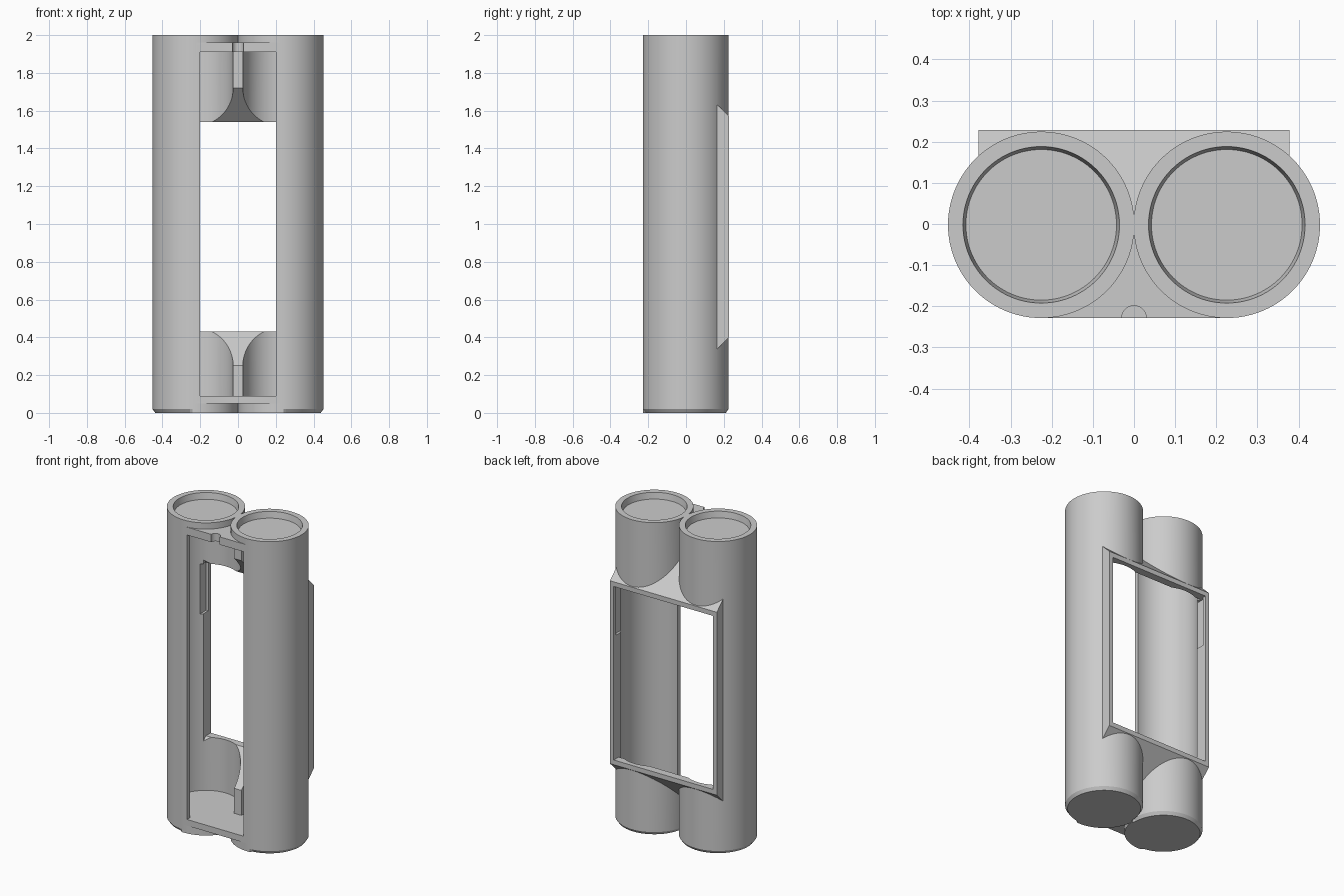
import bpy, bmesh
from math import cos, sin, pi, radians

if "Cube" in bpy.data.objects:
    bpy.data.objects.remove(bpy.data.objects["Cube"])

R, CX, CAV = 0.2265, 0.2255, 0.2     # tube radius, tube centre, cavity radius
SEG = 96

grey = bpy.data.materials.new("plain grey")
grey.use_nodes = True
grey.diffuse_color = (0.6, 0.6, 0.6, 1)
grey.node_tree.nodes["Principled BSDF"].inputs["Base Color"].default_value = (0.6, 0.6, 0.6, 1)


def loft(name, rings):
    """Closed solid through a stack of equal-length rings."""
    bm = bmesh.new()
    loops = [[bm.verts.new(p) for p in ring] for ring in rings]
    n = len(loops[0])
    for a, b in zip(loops, loops[1:]):
        for i in range(n):
            j = (i + 1) % n
            bm.faces.new((a[i], a[j], b[j], b[i]))
    bm.faces.new(loops[0][::-1])
    bm.faces.new(loops[-1])
    bmesh.ops.recalc_face_normals(bm, faces=bm.faces)
    mesh = bpy.data.meshes.new(name)
    bm.to_mesh(mesh)
    bm.free()
    mesh.materials.append(grey)
    ob = bpy.data.objects.new(name, mesh)
    bpy.context.collection.objects.link(ob)
    return ob


def ring(x, y, z, r):
    return [(x + r * cos(2 * pi * i / SEG), y + r * sin(2 * pi * i / SEG), z) for i in range(SEG)]


def cylinder(name, x, y, z0, z1, r0, r1=None):
    return loft(name, [ring(x, y, z0, r0), ring(x, y, z1, r1 or r0)])


def prism(name, half_width, profile):
    return loft(name, [[(x, y, z) for y, z in profile] for x in (-half_width, half_width)])


def box(name, x0, x1, y0, y1, z0, z1):
    return loft(name, [[(x, y0, z0), (x, y1, z0), (x, y1, z1), (x, y0, z1)] for x in (x0, x1)])


def combine(target, other, operation):
    mod = target.modifiers.new(operation.lower(), 'BOOLEAN')
    mod.operation, mod.solver, mod.object = operation, 'EXACT', other
    bpy.context.view_layer.objects.active = target
    bpy.ops.object.modifier_apply(modifier=mod.name)
    bpy.data.objects.remove(other)


def tube(name, x):
    # bottom rim is chamfered except along the inner front
    foot = []
    for px, py, _ in ring(x, 0, 0, R):
        k = 1 if abs(px) < 0.25 and py < 0 else 0.94
        foot.append((x + (px - x) * k, py * k, 0))
    return loft(name, [foot, ring(x, 0, 0.02, R), ring(x, 0, 2, R)])


# Twin tubes, front web and sloped rear frame
body = tube("twin_tube_holder", -CX)
combine(body, tube("left_tube", CX), 'UNION')
combine(body, box("front_web", -CX, CX, -R, 0, 0.05, 1.96), 'UNION')
combine(body, prism("rear_frame", 0.378,
                    [(0, 0.175), (0.23, 0.4), (0.23, 1.57), (0, 1.795)]), 'UNION')

# Round cavities, shallow tapered top recesses and side slots
for s in (-1, 1):
    combine(body, cylinder("cavity", s * CX, 0, 0.09, 1.91, CAV), 'DIFFERENCE')
    combine(body, cylinder("top_recess", s * CX, 0, 1.96, 2.01, 0.183, 0.192), 'DIFFERENCE')
    xs = sorted((s * 0.3, s * 0.367))
    combine(body, box("side_slot", *xs, 0.13, 0.205, 1.22, 1.54), 'DIFFERENCE')

# Front window, rear opening that flares inward, and wire notch
combine(body, box("front_window", -0.2, 0.2, -0.3, 0, 0.09, 1.91), 'DIFFERENCE')
combine(body, prism("rear_opening", 0.352,
                    [(-0.01, 0.24), (0.18, 0.43), (0.3, 0.43),
                     (0.3, 1.54), (0.18, 1.54), (-0.01, 1.73)]), 'DIFFERENCE')
combine(body, cylinder("wire_notch", 0, -R, 1.88, 1.99, 0.03), 'DIFFERENCE')

body.location.y = -0.002
bpy.ops.object.select_all(action='DESELECT')
body.select_set(True)
bpy.context.view_layer.objects.active = body
bpy.ops.object.shade_smooth_by_angle(angle=radians(25))
